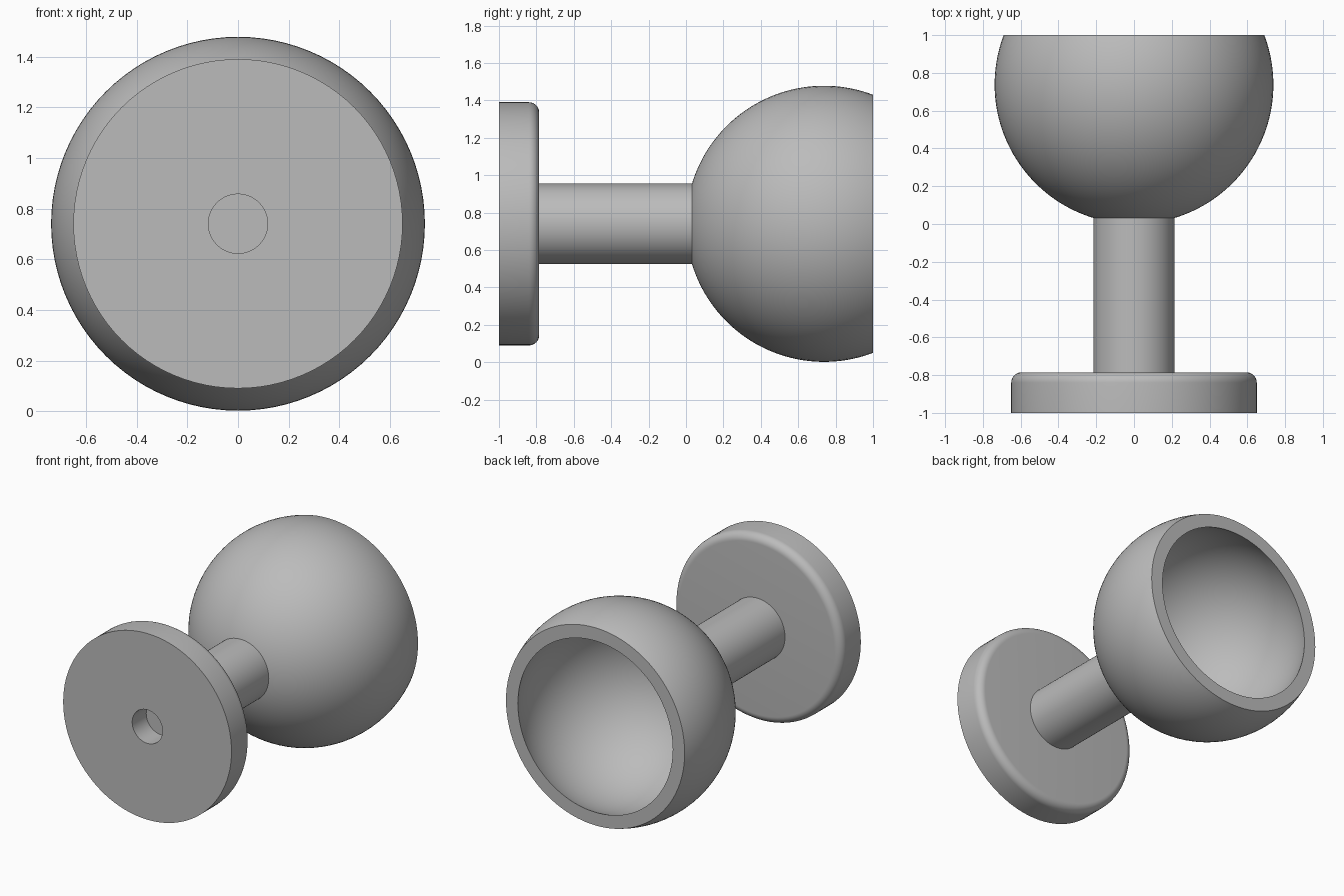
import bpy, bmesh, math
from mathutils import Vector, Matrix

if "Cube" in bpy.data.objects:
    bpy.data.objects.remove(bpy.data.objects["Cube"], do_unlink=True)

AXIS_Z = 0.74       # height of the shared turning axis
SEGMENTS = 96

grey = bpy.data.materials.new("plain_grey")
grey.use_nodes = True
GREY = (0.5, 0.5, 0.5, 1)
grey.diffuse_color = GREY
grey.node_tree.nodes["Principled BSDF"].inputs["Base Color"].default_value = GREY


def arc(r, y, radius, start, end, steps):
    """Points (r, y) on an arc; angle zero points outward, ninety along +y."""
    angles = [math.radians(start + (end - start) * i / steps) for i in range(steps + 1)]
    return [(r + radius * math.cos(a), y + radius * math.sin(a)) for a in angles]


def lathe(name, profile):
    """Turn a profile of (radius, y) points about the long axis."""
    bm = bmesh.new()
    verts = [bm.verts.new((max(r, 0), y, 0)) for r, y in profile]
    edges = [bm.edges.new(pair) for pair in zip(verts, verts[1:])]
    bmesh.ops.spin(bm, geom=verts + edges, cent=(0, 0, 0), axis=(0, 1, 0),
                   angle=math.tau, steps=SEGMENTS, use_duplicate=False)
    bmesh.ops.remove_doubles(bm, verts=bm.verts[:], dist=0.0001)
    bmesh.ops.recalc_face_normals(bm, faces=bm.faces[:])
    bmesh.ops.translate(bm, verts=bm.verts[:], vec=(0, 0, AXIS_Z))
    mesh = bpy.data.meshes.new(name)
    bm.to_mesh(mesh)
    bm.free()
    mesh.materials.append(grey)
    obj = bpy.data.objects.new(name, mesh)
    bpy.context.collection.objects.link(obj)
    bpy.ops.object.select_all(action='DESELECT')
    obj.select_set(True)
    bpy.context.view_layer.objects.active = obj
    bpy.ops.object.shade_smooth_by_angle(angle=math.radians(30))
    return obj


# Round base plate with a blind screw hole and a rounded back edge
FRONT, BACK, FILLET = -1.0, -0.785, 0.055
HOLE_R, HOLE_DEPTH, PLATE_R = 0.117, 0.155, 0.65
lathe("base_plate",
      [(0, FRONT + HOLE_DEPTH), (HOLE_R, FRONT + HOLE_DEPTH), (HOLE_R, FRONT), (PLATE_R, FRONT)]
      + arc(PLATE_R - FILLET, BACK - FILLET, FILLET, 0, 90, 10)
      + [(0, BACK)])

# Stem, sunk slightly into the plate and the bowl wall
STEM_R = 0.215
lathe("stem", [(0, BACK - 0.02), (STEM_R, BACK - 0.02), (STEM_R, 0.055), (0, 0.055)])

# Hollow spherical bowl, cut flat at the open back
CENTRE_Y, OUTER, INNER, RIM = 0.738, 0.738, 0.653, 1.0
outer_lip = math.degrees(math.asin((RIM - CENTRE_Y) / OUTER))
inner_lip = math.degrees(math.asin((RIM - CENTRE_Y) / INNER))
lathe("bowl", arc(0, CENTRE_Y, OUTER, -90, outer_lip, 48)
      + arc(0, CENTRE_Y, INNER, inner_lip, -90, 48))
